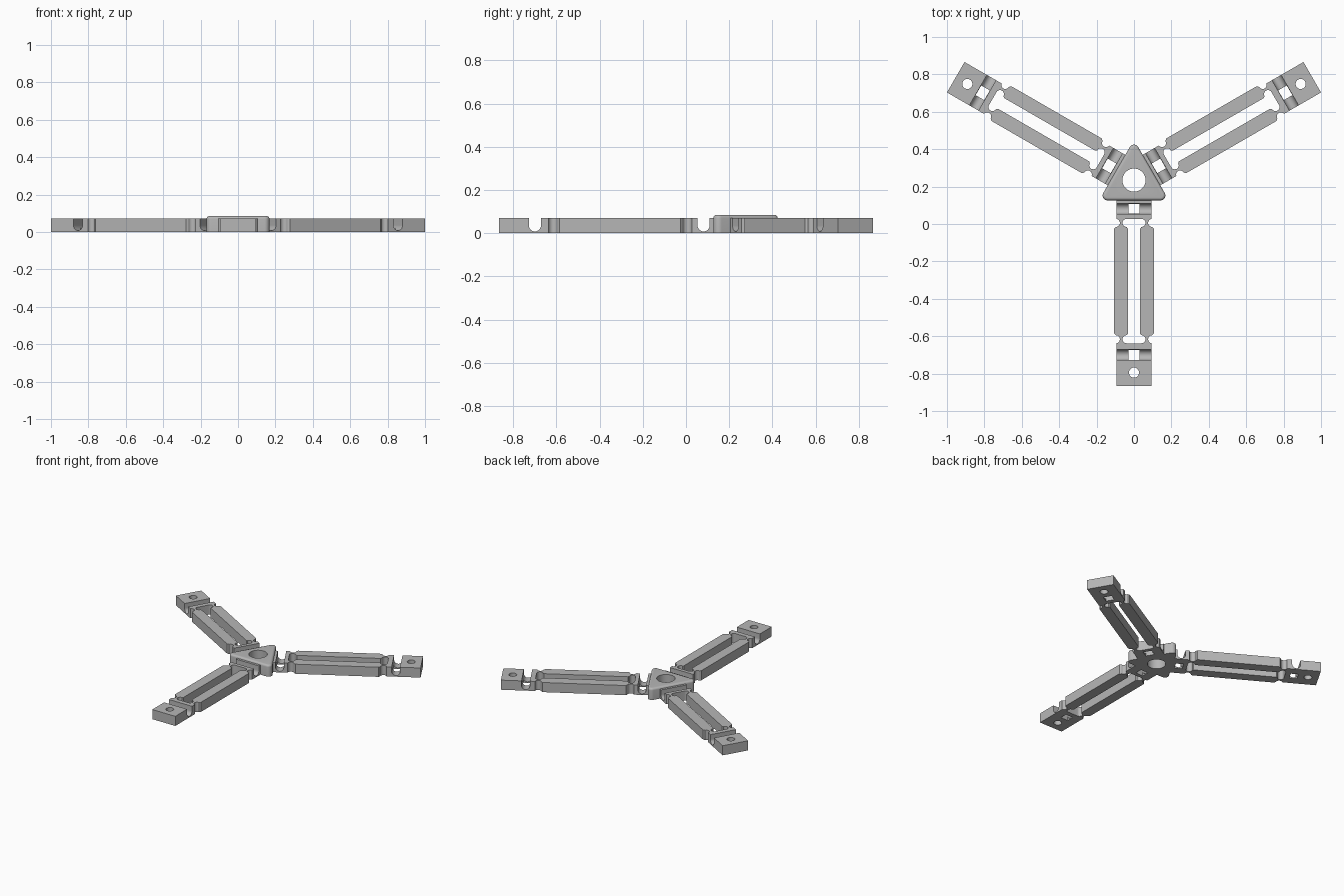
import bpy, bmesh, math
from mathutils import Matrix, Vector

cube = bpy.data.objects.get("Cube")
if cube:
    bpy.data.objects.remove(cube, do_unlink=True)

HEIGHT, HUB_HEIGHT = 0.071, 0.085
HUB_Y = 0.2344          # arms radiate from here
REACH = 1.1005          # hub centre to arm tip
HALF_W = 0.094
MID = 0.5395            # middle of the rod pair along the arm
NEAR, ROD = 0.207, 0.25  # crossbar edge and rod end
BITE = (ROD - NEAR) / 2

grey = bpy.data.materials.new("plain grey")
grey.use_nodes = True
colour = (0.47, 0.47, 0.47, 1)
grey.diffuse_color = colour
grey.node_tree.nodes["Principled BSDF"].inputs["Base Color"].default_value = colour


def arc(cx, cy, r, a0, a1, n=12):
    """Points on a circular arc, angles in degrees."""
    angles = [math.radians(a0 + (a1 - a0) * i / n) for i in range(n + 1)]
    return [(cx + r * math.cos(a), cy + r * math.sin(a)) for a in angles]


def prism(name, points, low, high, across=False):
    """Extrude an outline upwards, or sideways along x when across is set."""
    bm = bmesh.new()
    place = (lambda u, v: (low, u, v)) if across else (lambda u, v: (u, v, low))
    face = bm.faces.new([bm.verts.new(place(u, v)) for u, v in points])
    moved = bmesh.ops.extrude_face_region(bm, geom=[face])["geom"]
    step = Vector((high - low, 0, 0)) if across else Vector((0, 0, high - low))
    bmesh.ops.translate(bm, vec=step, verts=[g for g in moved if isinstance(g, bmesh.types.BMVert)])
    bmesh.ops.recalc_face_normals(bm, faces=bm.faces)
    mesh = bpy.data.meshes.new(name)
    bm.to_mesh(mesh)
    bm.free()
    mesh.materials.append(grey)
    obj = bpy.data.objects.new(name, mesh)
    bpy.context.collection.objects.link(obj)
    return obj


def finish(obj, cutters):
    """Subtract the cutters, apply all modifiers and smooth the round parts."""
    for cutter in cutters:
        cutter.hide_render = True
        mod = obj.modifiers.new("cut", "BOOLEAN")
        mod.operation, mod.solver, mod.object = "DIFFERENCE", "EXACT", cutter
    graph = bpy.context.evaluated_depsgraph_get()
    mesh = bpy.data.meshes.new_from_object(obj.evaluated_get(graph))
    obj.modifiers.clear()
    obj.data = mesh
    for cutter in cutters:
        bpy.data.objects.remove(cutter, do_unlink=True)
    bpy.ops.object.select_all(action="DESELECT")
    obj.select_set(True)
    bpy.context.view_layer.objects.active = obj
    bpy.ops.object.shade_smooth_by_angle(angle=math.radians(35))


def flip(points):
    """Mirror along the arm about the middle of the rods, reversing order."""
    return [(x, 2 * MID - r) for x, r in reversed(points)]


def mirror_x(points):
    return points + [(-x, r) for x, r in reversed(points)]


# Arm outline: crossbars, thin necks between round bites, and wider rods
neck_out = arc(0.097, NEAR + BITE, BITE, 270, 90) + [(0.107, ROD + 0.01)]
outer = [(HALF_W, 0.09), (HALF_W, NEAR)] + neck_out[1:]
outer += flip(neck_out)[:-1] + [(HALF_W, 2 * MID - NEAR), (HALF_W, REACH)]
arm = prism("arm_front", mirror_x(outer), 0, HEIGHT)

# Slot between the two rods
neck_in = arc(0.04, NEAR + BITE, BITE, -90, 90) + [(0.033, ROD + 0.008)]
cutters = [prism("slot", mirror_x(neck_in + flip(neck_in)), -0.1, 0.2)]

# Living hinges: round-bottomed groove with a square window through the web
for r in (0.153, 0.934):
    groove = [(r - 0.028, 0.2)] + arc(r, 0.036, 0.028, 180, 360, 20) + [(r + 0.028, 0.2)]
    cutters.append(prism("groove", groove, -0.2, 0.2, across=True))
    window = [(s * 0.03, r + t * 0.0265) for s, t in ((-1, -1), (1, -1), (1, 1), (-1, 1))]
    cutters.append(prism("window", window, -0.1, 0.2))

# Mounting hole near the tip
cutters.append(prism("tip_hole", arc(0, 1.029, 0.027, 0, 345, 23), -0.1, 0.2))
finish(arm, cutters)

# Three arms around the hub
centre = Matrix.Translation((0, HUB_Y, 0))
for name, angle in (("arm_front", 180), ("arm_left", 300), ("arm_right", 60)):
    part = arm
    if name != "arm_front":
        part = bpy.data.objects.new(name, arm.data)
        bpy.context.collection.objects.link(part)
    part.matrix_world = centre @ Matrix.Rotation(math.radians(angle), 4, "Z")

# Hub: rounded triangle with a softened top edge and a round bore
FILLET = 0.026
corner = 2 * (0.108 - FILLET)
outline = []
for a in (90, 210, 330):
    t = math.radians(a)
    outline += arc(corner * math.cos(t), corner * math.sin(t), FILLET, a - 60, a + 60, 10)
hub = prism("hub", outline, 0, HUB_HEIGHT)
bm = bmesh.new()
bm.from_mesh(hub.data)
rim = [e for e in bm.edges if all(v.co.z > HUB_HEIGHT - 0.001 for v in e.verts)]
bmesh.ops.bevel(bm, geom=rim, offset=0.015, segments=5, profile=0.5, affect="EDGES")
bm.to_mesh(hub.data)
bm.free()
finish(hub, [prism("bore", arc(0, 0, 0.062, 0, 350, 35), -0.1, 0.2)])
hub.matrix_world = centre
